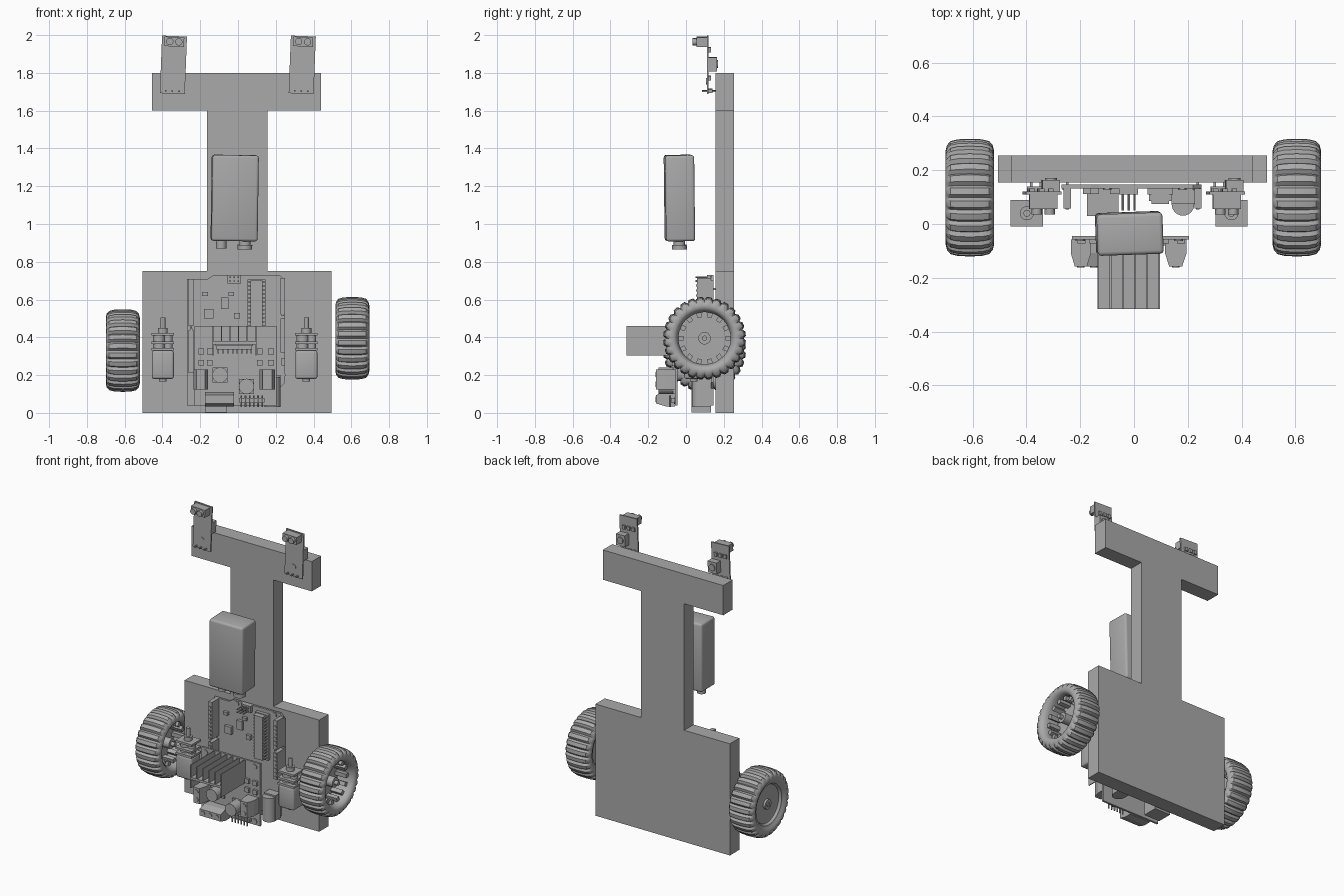
import bpy, bmesh, math
from mathutils import Matrix, Vector

cube = bpy.data.objects.get("Cube")
if cube:
    bpy.data.objects.remove(cube, do_unlink=True)

GREY = (0.4, 0.4, 0.4, 1)
mat = bpy.data.materials.new("plain grey")
mat.use_nodes = True
mat.diffuse_color = GREY
mat.node_tree.nodes["Principled BSDF"].inputs["Base Color"].default_value = GREY


def finish(name, bm, smooth=False):
    bmesh.ops.recalc_face_normals(bm, faces=bm.faces)
    me = bpy.data.meshes.new(name)
    bm.to_mesh(me)
    bm.free()
    me.materials.append(mat)
    if smooth:
        for p in me.polygons:
            p.use_smooth = True
        me.set_sharp_from_angle(angle=math.radians(32))
    ob = bpy.data.objects.new(name, me)
    bpy.context.collection.objects.link(ob)
    return ob


def add_box(bm, x, y, z):
    size = Matrix.Diagonal((x[1] - x[0], y[1] - y[0], z[1] - z[0], 1))
    mid = Vector((sum(x) / 2, sum(y) / 2, sum(z) / 2))
    return bmesh.ops.create_cube(bm, size=1, matrix=Matrix.Translation(mid) @ size)


def boxes(name, *items, bevel=0):
    bm = bmesh.new()
    for item in items:
        add_box(bm, *item)
    if bevel:
        bmesh.ops.bevel(bm, geom=bm.edges[:], offset=bevel, segments=3, affect='EDGES', profile=0.5)
    return finish(name, bm, bevel > 0)


def rods(name, axis, *items, sides=24):
    """Cylinders along an axis, each given as centre, radius, length."""
    bm = bmesh.new()
    turn = Vector((0, 0, 1)).rotation_difference(Vector(axis)).to_matrix().to_4x4()
    for centre, r, length in items:
        bmesh.ops.create_cone(bm, cap_ends=True, segments=sides, radius1=r, radius2=r,
                              depth=length, matrix=Matrix.Translation(centre) @ turn)
    return finish(name, bm, True)


def extrude(name, outline, y0, y1):
    """Outline in x and z, extruded along y."""
    bm = bmesh.new()
    face = bm.faces.new([bm.verts.new((x, y0, z)) for x, z in outline])
    new = bmesh.ops.extrude_face_region(bm, geom=[face])["geom"]
    bmesh.ops.translate(bm, vec=(0, y1 - y0, 0), verts=[v for v in new if isinstance(v, bmesh.types.BMVert)])
    return finish(name, bm)


def tilt(ob, centre, angles):
    c = Matrix.Translation(centre)
    rot = Matrix.Identity(4)
    for a, ax in zip(angles, "XYZ"):
        rot = Matrix.Rotation(math.radians(a), 4, ax) @ rot
    ob.data.transform(c @ rot @ c.inverted())


FRONT, UP, SIDE = (0, -1, 0), (0, 0, 1), (1, 0, 0)

# Chassis: base plate, neck and crossbar
THICK = (0.155, 0.255)
boxes("base_plate", ((-0.505, 0.495), THICK, (0, 0.75)))
boxes("neck", ((-0.165, 0.155), THICK, (0.75, 1.6)))
boxes("crossbar", ((-0.455, 0.44), THICK, (1.6, 1.8)))


# Wheels: turned tyre with lugs, both open towards +x
def wheel(side, cx, cz):
    c = Vector((cx, 0.098, cz))
    half = [(-0.055, 0.1), (-0.06, 0.125), (-0.075, 0.135), (-0.08, 0.15), (-0.088, 0.16),
            (-0.09, 0.175), (-0.085, 0.195), (-0.072, 0.21), (-0.045, 0.217), (0, 0.219)]
    rim = [(-x, r) for x, r in half[-2:2:-1]] + [(0.072, 0.145), (0.055, 0.138), (-0.03, 0.138), (-0.03, 0.02)]
    profile = [(-0.055, 0.02)] + half + rim
    bm, segs, rings = bmesh.new(), 112, []
    for i in range(segs):
        a = math.tau * i / segs
        ring = []
        for x, r in profile:
            if r > 0.19 and i % 4 == 0:
                r -= 0.014
            ring.append(bm.verts.new(c + Vector((x, r * math.cos(a), r * math.sin(a)))))
        rings.append(ring)
    n = len(profile)
    for i in range(segs):
        p, q = rings[i], rings[(i + 1) % segs]
        for j in range(n):
            k = (j + 1) % n
            bm.faces.new((p[j], p[k], q[k], q[j]))
    finish(side + "_tyre", bm, True)
    # Teeth inside the rim
    bm = bmesh.new()
    for i in range(14):
        made = add_box(bm, (-0.03, 0.05), (0.112, 0.14), (-0.013, 0.013))
        bmesh.ops.transform(bm, verts=made["verts"],
                            matrix=Matrix.Translation(c) @ Matrix.Rotation(math.tau * i / 14, 4, 'X'))
    finish(side + "_rim_teeth", bm)
    rods(side + "_hub", SIDE, (c + Vector((-0.01, 0, 0)), 0.033, 0.12), (c, 0.014, 0.15))


wheel("right", -0.61, 0.33)
wheel("left", 0.605, 0.395)


# Gear motors, standing with the shaft up
def motor(side, x):
    y = 0.04
    can = boxes(side + "_motor_can", ((x - 0.058, x + 0.058), (-0.01, 0.09), (0.18, 0.33)), bevel=0.012)
    boxes(side + "_gearbox", *[((x - 0.06, x + 0.06), (-0.01, 0.09), (z, z + 0.014)) for z in (0.33, 0.365, 0.41)])
    rods(side + "_gears", UP, ((x - 0.02, y, 0.375), 0.032, 0.08), ((x + 0.028, y, 0.37), 0.024, 0.08))
    rods(side + "_motor_shaft", UP, ((x, y, 0.435), 0.026, 0.03), ((x, y, 0.46), 0.013, 0.09),
         ((x, y, 0.173), 0.02, 0.016))


motor("right", -0.398)
motor("left", 0.362)

# Control board against the base plate
extrude("control_board", [(-0.27, 0.04), (0.22, 0.04), (0.22, 0.13), (0.25, 0.16), (0.25, 0.7), (0.22, 0.73),
                          (-0.13, 0.73), (-0.16, 0.71), (-0.27, 0.71)], 0.132, 0.146)
boxes("pin_headers", *[(x, (0.058, 0.132), z) for x, z in (
    ((-0.262, -0.235), (0.21, 0.44)), ((-0.262, -0.235), (0.46, 0.71)),
    ((0.224, 0.25), (0.32, 0.5)), ((0.224, 0.25), (0.52, 0.715)))])
boxes("header_slots", *[((x - 0.007, x + 0.007), (0.054, 0.058), (0.33 + i * 0.026, 0.342 + i * 0.026))
                        for x in (-0.248, 0.237) for i in range(14)])
boxes("controller_chip", ((0.065, 0.13), (0.075, 0.11), (0.41, 0.70)), ((0.05, 0.145), (0.11, 0.132), (0.4, 0.705)))
boxes("chip_legs", *[((0.055, 0.14), (0.085, 0.112), (0.415 + i * 0.021, 0.424 + i * 0.021)) for i in range(14)])
boxes("programming_header", ((-0.055, 0.015), (0.11, 0.132), (0.685, 0.73)))
rods("programming_pins", FRONT, *[((-0.042 + 0.022 * i, 0.09, 0.698 + 0.02 * j), 0.005, 0.08)
                                  for i in range(3) for j in range(2)], sides=6)
boxes("data_socket", ((-0.175, -0.057), (0.03, 0.132), (0.003, 0.17)))
boxes("power_jack", ((0.14, 0.225), (0.075, 0.132), (0.03, 0.2)))
rods("power_jack_barrel", UP, ((0.182, 0.073, 0.11), 0.042, 0.16))
boxes("board_parts", *[((x, x + w), (0.112, 0.132), (z, z + h)) for x, z, w, h in (
    (-0.18, 0.5, 0.05, 0.05), (-0.09, 0.55, 0.04, 0.06), (-0.02, 0.5, 0.03, 0.03),
    (-0.19, 0.62, 0.03, 0.02), (-0.05, 0.62, 0.03, 0.02), (0.23, 0.25, 0.02, 0.04))])
rods("board_screws", FRONT, *[((x, 0.13, z), 0.016, 0.008) for x, z in (
    (-0.1, 0.71), (0.18, 0.71), (-0.25, 0.2), (0.235, 0.2))])
boxes("solder_pins", *[((x - 0.004, x + 0.004), (0.12, 0.158), (z, z + 0.01))
                       for x in (-0.248, 0.237) for z in (0.35, 0.45, 0.55, 0.65)])

# Motor driver board in front of the control board
boxes("driver_board", ((-0.23, 0.205), (-0.058, -0.045), (0.04, 0.46)))
fins = [((x - 0.003, x + 0.003), (-0.315, -0.06), (0.305 if i in (0, 5) else 0.37, 0.46))
        for i, x in enumerate([-0.133 + 0.0455 * k for k in range(6)])]
boxes("heat_sink", ((-0.135, 0.097), (-0.315, -0.06), (0.363, 0.378)), *fins)
boxes("driver_chip", ((-0.115, 0.075), (-0.2, -0.1), (0.335, 0.363)), ((-0.12, 0.08), (-0.25, -0.1), (0.355, 0.363)))
boxes("driver_chip_legs", *[((-0.108 + i * 0.025, -0.1 + i * 0.025), (-0.11, -0.045), (0.315, 0.345))
                            for i in range(8)])


# Screw terminals: tapered blocks with screw heads
def terminal(name, x, z, along, count):
    bm = bmesh.new()
    add_box(bm, x, (-0.158, -0.058), z)
    axis = 2 if along == "x" else 0
    mid = sum(z if axis == 2 else x) / 2
    bmesh.ops.subdivide_edges(bm, edges=[e for e in bm.edges
                              if abs(e.verts[0].co.y - e.verts[1].co.y) > 0.05], cuts=1)
    for v in bm.verts:
        if v.co.y < -0.15:
            v.co[axis] = mid + (v.co[axis] - mid) * 0.6
    finish(name, bm)
    span, lane = (x, sum(z) / 2) if along == "x" else (z, sum(x) / 2)
    step = (span[1] - span[0]) / count
    spots = [span[0] + step * (i + 0.5) for i in range(count)]
    rods(name + "_screws", FRONT, *[((s, -0.158, lane) if along == "x" else (lane, -0.158, s), 0.014, 0.008)
                                    for s in spots], sides=16)


terminal("right_terminal", (-0.235, -0.16), (0.125, 0.23), "z", 2)
terminal("left_terminal", (0.115, 0.195), (0.125, 0.23), "z", 2)
terminal("bottom_terminal", (-0.175, -0.02), (0.035, 0.11), "x", 3)
rods("capacitors", FRONT, ((-0.095, -0.1, 0.2), 0.041, 0.09), ((0.045, -0.1, 0.14), 0.041, 0.09))
boxes("capacitor_bases", ((-0.135, -0.055), (-0.07, -0.058), (0.16, 0.24)), ((0.005, 0.085), (-0.07, -0.058), (0.1, 0.18)))
boxes("input_pin_base", ((0.005, 0.14), (-0.08, -0.058), (0.055, 0.08)))
rods("input_pins", UP, *[((0.018 + 0.022 * i, -0.085, 0.062), 0.005, 0.06) for i in range(6)], sides=6)
boxes("driver_parts", *[((x, x + 0.03), (-0.073, -0.058), (z, z + 0.03)) for x in (-0.21, -0.165, 0.1, 0.16)
                        for z in (0.25, 0.31)])
rods("driver_screws", FRONT, *[((x, -0.06, z), 0.017, 0.008) for x in (-0.2, 0.165) for z in (0.065, 0.43)])

# Battery with its two snap terminals, slightly askew
for ob in (boxes("battery", ((-0.14, 0.105), (-0.112, 0.042), (0.91, 1.365)), bevel=0.014),
           rods("battery_terminals", UP, ((-0.085, -0.04, 0.895), 0.027, 0.05), ((0.04, -0.04, 0.9), 0.03, 0.04),
                ((0.04, -0.04, 0.878), 0.039, 0.025))):
    tilt(ob, (-0.018, -0.035, 1.14), (0.7, 0.8, 2))


# Line sensors on the crossbar
def sensor(side, x, lean):
    y = 0.115
    zs = (1.69, 1.995)
    parts = [
        boxes(side + "_sensor_board", ((x - 0.066, x + 0.066), (y - 0.005, y + 0.005), zs)),
        boxes(side + "_sensor_eyes", ((x - 0.052, x + 0.052), (0.055, y), (1.94, 1.99))),
        rods(side + "_sensor_lenses", FRONT, *[((x + d, 0.05, 1.965), 0.019, 0.03) for d in (-0.024, 0.024)]),
        boxes(side + "_sensor_dial", ((x, x + 0.066), (y, 0.163), (1.81, 1.885))),
        rods(side + "_sensor_dial_screw", FRONT, ((x + 0.033, 0.165, 1.848), 0.022, 0.01)),
        boxes(side + "_sensor_parts", *[((x - 0.05 + i * 0.035, x - 0.03 + i * 0.035), (y, 0.132), (z, z + 0.025))
                                        for i in range(3) for z in (1.76, 1.91)]),
        boxes(side + "_sensor_pins", ((x - 0.05, x + 0.05), (y, 0.14), (1.695, 1.715)),
              *[((x + d - 0.004, x + d + 0.004), (0.085, 0.155), (1.7, 1.708)) for d in (-0.035, 0, 0.035)]),
        rods(side + "_sensor_hole", FRONT, ((x, y - 0.005, 1.755), 0.017, 0.006)),
    ]
    for ob in parts:
        tilt(ob, (x, y, 1.84), (0, lean, 0))


sensor("right", -0.342, 2.2)
sensor("left", 0.34, 2.2)
